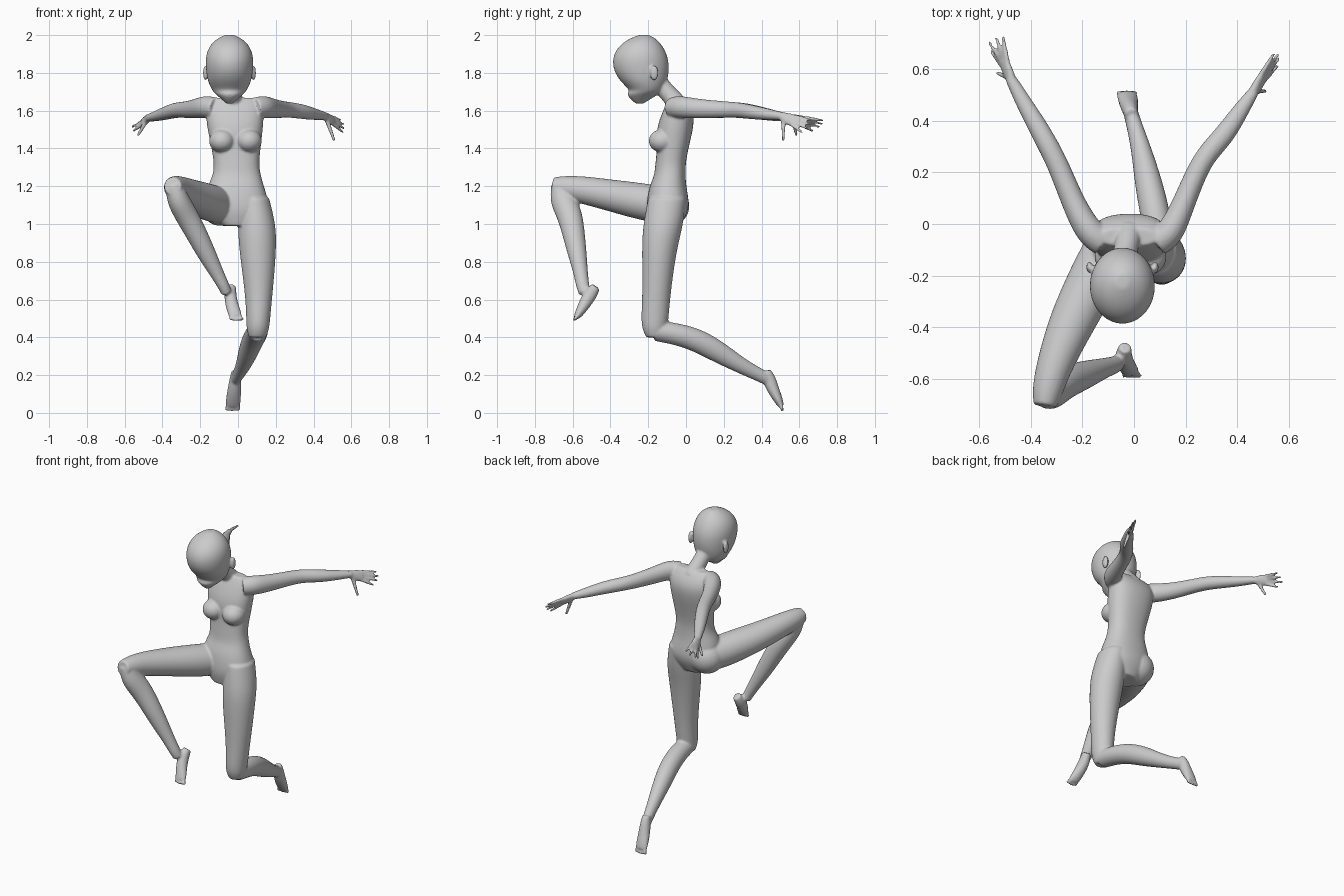
import bpy, bmesh
from math import cos, sin, pi, copysign
from mathutils import Vector

parts = []
N = 16


def finish(bm, name, levels):
    bmesh.ops.recalc_face_normals(bm, faces=bm.faces)
    me = bpy.data.meshes.new(name)
    bm.to_mesh(me)
    bm.free()
    ob = bpy.data.objects.new(name, me)
    bpy.context.collection.objects.link(ob)
    if levels:
        ob.modifiers.new("round", 'SUBSURF').levels = levels
    parts.append(ob)
    return ob


def tube(name, rings, ref=(1, 0, 0), axis=None, p=1.0, n=N, levels=2):
    """Loft rings (x, y, z, half_a, half_b); half_a lies along ref."""
    bm = bmesh.new()
    pts = [Vector(r[:3]) for r in rings]
    loops = []
    for i, r in enumerate(rings):
        t = Vector(axis) if axis else pts[min(i + 1, len(pts) - 1)] - pts[max(i - 1, 0)]
        t.normalize()
        a = Vector(ref)
        a = (a - t * a.dot(t)).normalized()
        b = t.cross(a)
        hb = r[4] if len(r) > 4 else r[3]
        loop = []
        for k in range(n):
            c, s = cos(2 * pi * k / n), sin(2 * pi * k / n)
            c, s = copysign(abs(c) ** p, c), copysign(abs(s) ** p, s)
            loop.append(bm.verts.new(pts[i] + a * c * r[3] * 1.015 + b * s * hb * 1.015))
        loops.append(loop)
    for l0, l1 in zip(loops, loops[1:]):
        for k in range(n):
            bm.faces.new((l0[k], l0[(k + 1) % n], l1[(k + 1) % n], l1[k]))
    # end caps with an inset ring keep the ends full
    for loop in (loops[0], loops[-1]):
        f = bm.faces.new(loop)
        bmesh.ops.inset_region(bm, faces=[f], thickness=rings[0][3] * 0.15)
    return finish(bm, name, levels)


def blob(name, loc, size):
    bm = bmesh.new()
    bmesh.ops.create_uvsphere(bm, u_segments=24, v_segments=16, radius=1)
    for v in bm.verts:
        v.co = Vector(loc) + Vector(c * s for c, s in zip(v.co, size))
    return finish(bm, name, 0)


Z = (0, 0, 1)

# head: horizontal slices of a skull tipped forward (z, front, back, half width)
head = [(1.637, -.265, -.225, .016), (1.66, -.295, -.19, .042), (1.692, -.318, -.135, .08),
        (1.705, -.292, -.118, .09), (1.75, -.345, -.1, .115), (1.81, -.385, -.088, .125),
        (1.88, -.392, -.092, .13), (1.94, -.36, -.12, .11), (1.98, -.305, -.155, .07),
        (2.0, -.25, -.195, .025)]
tube("head", [(-.045, (f + b) / 2, z, w, (b - f) / 2) for z, f, b, w in head], axis=Z)
for x in (-.172, .082):
    blob("ear", (x, -.168, 1.80), (.013, .022, .04))

# neck and torso
tube("neck", [(-.02, -.04, 1.62, .058), (-.025, -.068, 1.665, .048),
              (-.035, -.112, 1.71, .046), (-.04, -.15, 1.76, .045)])
tube("torso", [(-.005, -.11, .99, .08, .08), (0, -.1, 1.06, .15, .11), (-.003, -.095, 1.12, .168, .113),
               (-.013, -.097, 1.2, .15, .098), (-.006, -.085, 1.255, .128, .083),
               (-.008, -.083, 1.315, .118, .08), (-.01, -.07, 1.4, .13, .083),
               (-.015, -.06, 1.5, .147, .098), (-.017, -.043, 1.58, .155, .088),
               (-.018, -.045, 1.64, .145, .058), (-.02, -.05, 1.668, .11, .035)], axis=Z, p=.85)
for x in (-.085, .058):
    blob("breast", (x, -.125, 1.44), (.068, .072, .062))
blob("buttock", (-.09, -.09, 1.095), (.108, .108, .105))

# standing leg, bent at the knee
tube("standing_thigh", [(.085, -.1, 1.14, .08, .1), (.1, -.12, 1.0, .1, .107), (.103, -.137, .9, .101, .097),
                        (.108, -.149, .75, .087, .083), (.11, -.158, .6, .07, .074),
                        (.107, -.165, .5, .064, .073), (.105, -.166, .44, .06, .066),
                        (.103, -.165, .4, .045, .045)], axis=Z)
tube("standing_shin", [(.105, -.16, .435, .055), (.098, -.06, .42, .058), (.08, .05, .39, .058, .062),
                       (.056, .16, .33, .054, .06), (.028, .29, .25, .039, .042),
                       (.002, .38, .205, .031, .036), (-.012, .43, .18, .029, .034)])

# raised leg
tube("raised_thigh", [(-.09, -.08, 1.1, .095), (-.13, -.16, 1.105, .1), (-.19, -.28, 1.128, .097, .095),
                      (-.25, -.4, 1.152, .088, .084), (-.31, -.55, 1.182, .07, .073),
                      (-.337, -.65, 1.194, .06, .062), (-.345, -.705, 1.2, .045, .047)])
tube("raised_shin", [(-.342, -.67, 1.215, .045), (-.32, -.655, 1.13, .06, .07), (-.275, -.615, 1.05, .062, .068),
                     (-.22, -.595, .95, .057, .06), (-.17, -.577, .85, .051, .051),
                     (-.112, -.557, .74, .037, .038), (-.075, -.547, .67, .031, .035),
                     (-.06, -.535, .635, .028, .032)])


def foot(name, rings, step):
    """Sole loft plus five toes fanned across the last ring."""
    tube(name, rings)
    x, y, z, w, _ = rings[-1]
    for i in range(-2, 3):
        base = Vector((x + i * w * .42, y, z))
        tip = base + Vector(step) * (1 - .1 * abs(i)) + Vector((i * .002, 0, 0))
        tube("toe", [(*base, .009), (*base.lerp(tip, .6), .01), (*tip, .008)], n=8, levels=1)


foot("standing_foot", [(-.01, .425, .222, .024, .024), (-.014, .437, .185, .03, .037),
                       (-.02, .463, .12, .036, .032), (-.025, .491, .065, .041, .024),
                       (-.027, .504, .036, .037, .015)], (-.002, .008, -.028))
foot("raised_foot", [(-.033, -.478, .668, .024, .025), (-.042, -.505, .63, .033, .038),
                     (-.034, -.538, .575, .034, .032), (-.017, -.567, .525, .036, .023),
                     (-.011, -.58, .507, .033, .015)], (.005, -.014, -.018))


def arm(name, rings, palm, fingers, thumb):
    """Arm loft, flat palm (wrist to knuckles) and fingers from base to tip."""
    tube(name, rings, ref=Z)
    wrist, knuckle, across = (Vector(v) for v in palm)
    w = across.length
    mid = wrist.lerp(knuckle, .55)
    tube("palm", [(*wrist, .021, .019), (*mid, w * 1.05, .017), (*knuckle, w, .013)], ref=across)
    for i, tip in enumerate(fingers):
        base = knuckle + across * (.75 - .5 * i) - (knuckle - wrist) * .15
        tip = Vector(tip)
        tube("finger", [(*base, .0105), (*base.lerp(tip, .5), .01), (*tip, .007)], n=8, levels=1, ref=Z)
    base = wrist.lerp(knuckle, .2)
    tip = Vector(thumb)
    tube("thumb", [(*base, .014), (*base.lerp(tip, .5), .012), (*tip, .008)], n=8, levels=1)


arm("left_arm", [(.09, -.07, 1.615, .055), (.14, -.04, 1.622, .06, .056), (.185, .06, 1.61, .052, .045),
                 (.245, .21, 1.606, .043, .041), (.29, .28, 1.603, .041), (.355, .35, 1.592, .038, .041),
                 (.41, .435, 1.58, .03, .033), (.455, .5, 1.572, .022, .024), (.465, .515, 1.57, .02)],
    ((.455, .5, 1.572), (.503, .575, 1.545), (-.012, .01, .03)),
    [(.543, .662, 1.55), (.56, .66, 1.528), (.564, .645, 1.505), (.558, .615, 1.485)], (.51, .515, 1.44))
arm("right_arm", [(-.12, -.07, 1.615, .055), (-.175, -.035, 1.622, .06, .056), (-.235, .08, 1.607, .05, .045),
                  (-.29, .22, 1.605, .042), (-.33, .3, 1.603, .041), (-.38, .39, 1.588, .036, .038),
                  (-.43, .475, 1.572, .028, .031), (-.47, .55, 1.562, .021, .024), (-.48, .565, 1.56, .02)],
    ((-.472, .55, 1.562), (-.505, .63, 1.54), (.014, .008, .028)),
    [(-.508, .728, 1.548), (-.535, .724, 1.53), (-.563, .706, 1.515), (-.556, .672, 1.492)],
    (-.53, .585, 1.468))

# fuse every part into one smooth skin
bpy.ops.object.select_all(action='DESELECT')
for ob in parts:
    ob.select_set(True)
bpy.context.view_layer.objects.active = parts[0]
bpy.ops.object.convert(target='MESH')
bpy.ops.object.join()
body = bpy.context.view_layer.objects.active
body.name = "body"
skin = body.modifiers.new("skin", 'REMESH')
skin.mode = 'VOXEL'
skin.voxel_size = .007
skin.use_smooth_shade = True
relax = body.modifiers.new("relax", 'SMOOTH')
relax.factor = .5
relax.iterations = 3
bpy.ops.object.convert(target='MESH')
bpy.ops.object.shade_smooth()
